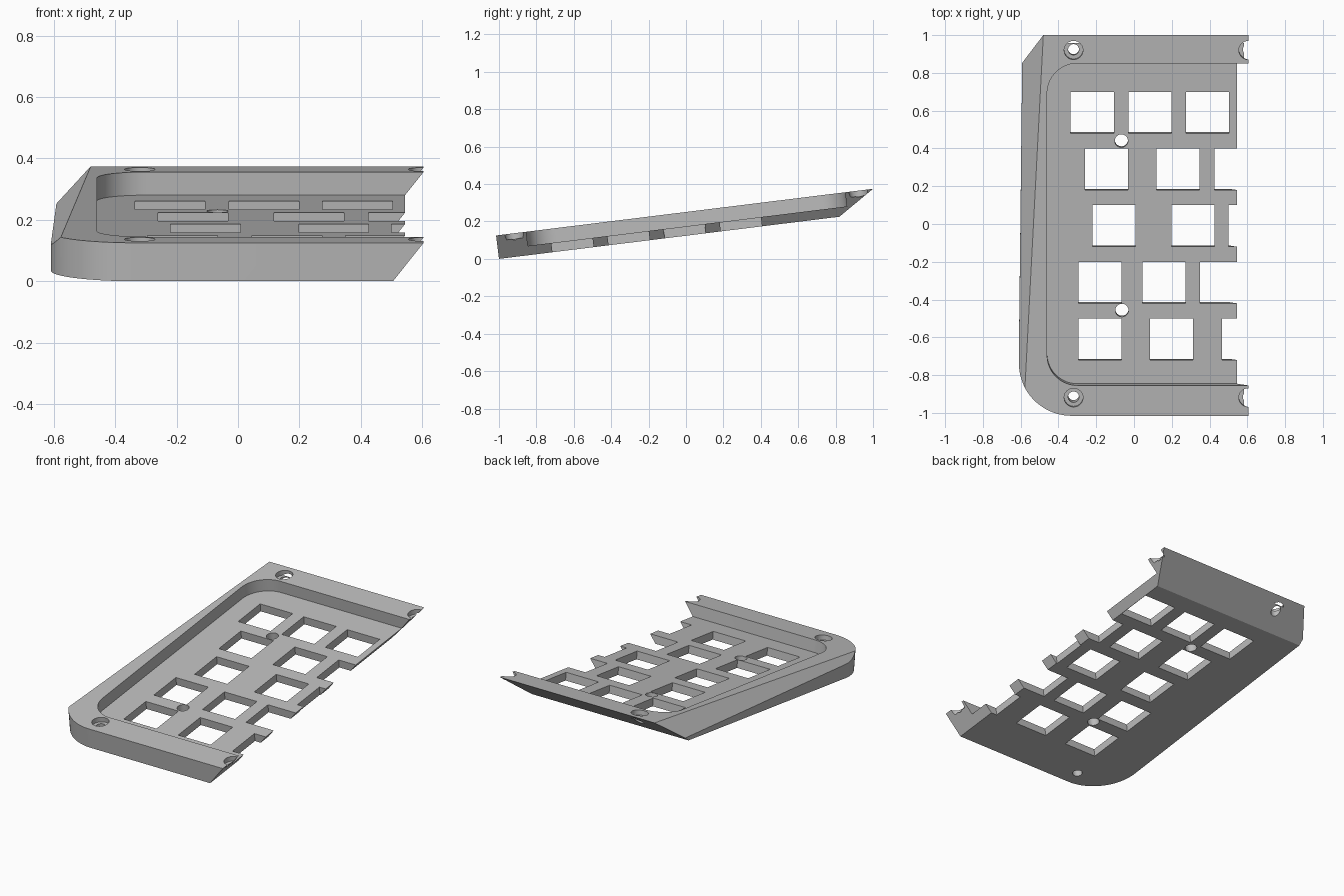
import bpy, bmesh, math
from mathutils import Matrix, Vector

if "Cube" in bpy.data.objects:
    bpy.data.objects.remove(bpy.data.objects["Cube"])

TILT = math.atan(0.1238)
THICK = 0.126
FLOOR = 0.05

grey = bpy.data.materials.new("plain grey")
grey.use_nodes = True
grey.diffuse_color = (0.5, 0.5, 0.5, 1)
grey.node_tree.nodes["Principled BSDF"].inputs["Base Color"].default_value = (0.5, 0.5, 0.5, 1)


def arc(cx, cy, r, start, end, steps):
    angles = [math.radians(start + (end - start) * i / steps) for i in range(steps + 1)]
    return [(cx + r * math.cos(a), cy + r * math.sin(a)) for a in angles]


def prism(bm, outline, low, high):
    """Extrude a flat outline between two heights."""
    face = bm.faces.new([bm.verts.new((x, y, low)) for x, y in outline])
    top = bmesh.ops.extrude_face_region(bm, geom=[face])["geom"]
    moved = [v for v in top if isinstance(v, bmesh.types.BMVert)]
    bmesh.ops.translate(bm, verts=moved, vec=(0, 0, high - low))


def slice_off(bm, a, b, c, outside):
    """Cut the solid along the plane through three points and close it."""
    a, b, c = Vector(a), Vector(b), Vector(c)
    normal = (b - a).cross(c - a).normalized()
    if normal.dot(Vector(outside)) < 0:
        normal.negate()
    bmesh.ops.bisect_plane(bm, geom=bm.verts[:] + bm.edges[:] + bm.faces[:],
                           plane_co=a, plane_no=normal, clear_outer=True)
    bmesh.ops.holes_fill(bm, edges=[e for e in bm.edges if e.is_boundary], sides=0)


def finish(bm, name):
    bmesh.ops.recalc_face_normals(bm, faces=bm.faces[:])
    mesh = bpy.data.meshes.new(name)
    bm.to_mesh(mesh)
    bm.free()
    mesh.materials.append(grey)
    obj = bpy.data.objects.new(name, mesh)
    bpy.context.collection.objects.link(obj)
    return obj


def along(y):
    """Distance along the sloping floor for a given plan position."""
    return (y + 1 + FLOOR * math.sin(TILT)) / math.cos(TILT)


# Sloping case body, built flat: rounded front corner, bevelled left, back and right
bm = bmesh.new()
prism(bm, arc(-0.33, 0.28, 0.28, 180, 270, 20) + [(0.8, 0), (0.8, 2.2), (-0.588, 2.2)], 0, THICK)
slice_off(bm, (0.505, 0, 0), (0.505, 1, 0), (0.605, 0, THICK), (1, 0, 0))
slice_off(bm, (0, 1.834, 0), (1, 1.834, 0), (0, 2.031, THICK), (0, 1, 0))
slice_off(bm, (-0.575, 0.197, THICK), (-0.48, 2.031, THICK), (-0.592, 1.87, 0.023), (-1, 0, 0))
case = finish(bm, "case_half")

# Recessed tray with rounded corners, plus the screw head recesses
bm = bmesh.new()
prism(bm, arc(-0.30, 1.72, 0.16, 90, 180, 14) + arc(-0.30, 0.322, 0.16, 180, 270, 14)
      + [(0.8, 0.162), (0.8, 1.88)], FLOOR, 0.3)
screws = [(x, y) for x in (-0.32, 0.605) for y in (0.097, 1.95)]
for x, y in screws:
    prism(bm, arc(x, y, 0.05, 0, 345, 23), THICK - 0.03, 0.3)
recess = finish(bm, "recess_cutter")

# Through holes: key openings (the last in most rows is open), screws and pegs
bm = bmesh.new()
rows = [(0.59, (-0.335, -0.03, 0.275), None),
        (0.29, (-0.26, 0.118), 0.425),
        (-0.01, (-0.22, 0.198), 0.50),
        (-0.31, (-0.295, 0.045), 0.35),
        (-0.61, (-0.295, 0.085), 0.465)]
for y, lefts, open_left in rows:
    spans = [(x, x + 0.228) for x in lefts]
    if open_left:
        spans.append((open_left, 0.8))
    y0, y1 = along(y - 0.11), along(y + 0.11)
    for x0, x1 in spans:
        prism(bm, [(x0, y0), (x1, y0), (x1, y1), (x0, y1)], -0.2, 0.3)
for x, y in screws:
    prism(bm, arc(x, y, 0.029, 0, 345, 23), -0.2, 0.3)
for x, y in ((-0.067, 0.44), (-0.064, -0.457)):
    prism(bm, arc(x, along(y), 0.035, 0, 345, 23), -0.2, 0.3)
holes = finish(bm, "hole_cutter")

# Cut the body, then remove the cutters
bpy.context.view_layer.objects.active = case
case.select_set(True)
for cutter in (recess, holes):
    cutter.hide_render = True
    mod = case.modifiers.new("cut", 'BOOLEAN')
    mod.operation = 'DIFFERENCE'
    mod.solver = 'EXACT'
    mod.object = cutter
    bpy.ops.object.modifier_apply(modifier=mod.name)
    bpy.data.objects.remove(cutter)

# Tilt the finished case onto its front edge
case.data.transform(Matrix.Translation((0, -1, 0)) @ Matrix.Rotation(TILT, 4, 'X'))
bpy.ops.object.shade_smooth_by_angle(angle=math.radians(30))
